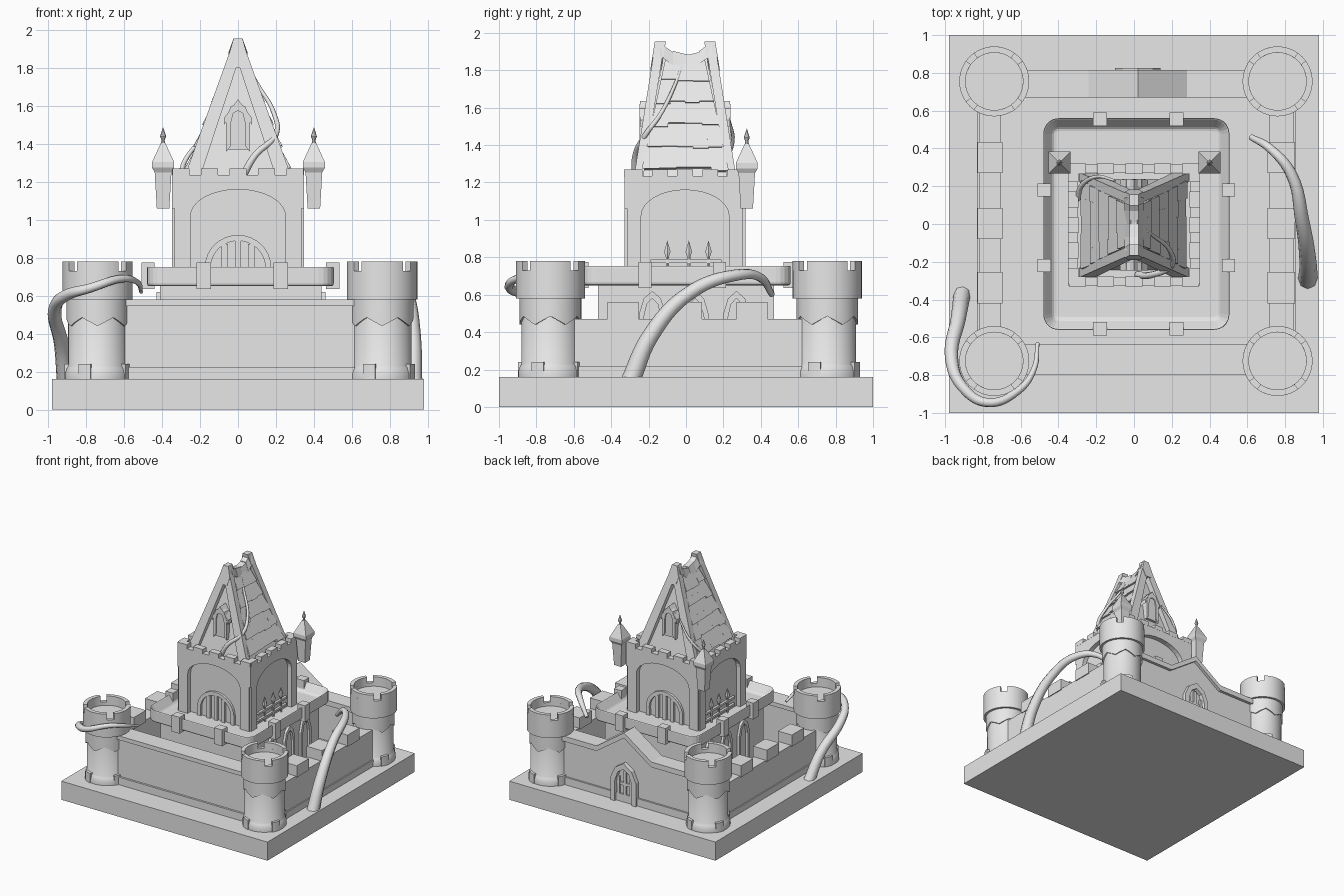
import bpy, bmesh, random
from math import sin, cos, pi, radians
from mathutils import Vector

random.seed(4)
if "Cube" in bpy.data.objects:
    bpy.data.objects.remove(bpy.data.objects["Cube"])

stone = bpy.data.materials.new("grey stone")
stone.use_nodes = True
stone.diffuse_color = (0.8, 0.8, 0.8, 1)
stone.node_tree.nodes["Principled BSDF"].inputs["Base Color"].default_value = (0.8, 0.8, 0.8, 1)


def finish(name, bm, smooth=False):
    bmesh.ops.recalc_face_normals(bm, faces=bm.faces)
    me = bpy.data.meshes.new(name)
    bm.to_mesh(me)
    bm.free()
    me.materials.append(stone)
    ob = bpy.data.objects.new(name, me)
    bpy.context.collection.objects.link(ob)
    if smooth:
        bpy.ops.object.select_all(action='DESELECT')
        ob.select_set(True)
        bpy.context.view_layer.objects.active = ob
        bpy.ops.object.shade_smooth_by_angle(angle=radians(35))
    return ob


def hull(name, pts):
    bm = bmesh.new()
    for p in pts:
        bm.verts.new(p)
    bmesh.ops.convex_hull(bm, input=bm.verts)
    bmesh.ops.dissolve_limit(bm, angle_limit=0.01, verts=bm.verts, edges=bm.edges)
    return finish(name, bm)


def box(name, x0, x1, y0, y1, z0, z1):
    return hull(name, [(x, y, z) for x in (x0, x1) for y in (y0, y1) for z in (z0, z1)])


def prism(name, pts, a, b, axis='y'):
    """Extrude a 2D outline between a and b along an axis."""
    place = {'x': lambda u, v: (a, u, v), 'y': lambda u, v: (u, a, v), 'z': lambda u, v: (u, v, a)}[axis]
    step = {'x': (b - a, 0, 0), 'y': (0, b - a, 0), 'z': (0, 0, b - a)}[axis]
    bm = bmesh.new()
    face = bm.faces.new([bm.verts.new(place(u, v)) for u, v in pts])
    new = bmesh.ops.extrude_face_region(bm, geom=[face])["geom"]
    bmesh.ops.translate(bm, vec=step, verts=[v for v in new if isinstance(v, bmesh.types.BMVert)])
    return finish(name, bm)


def ring(name, c, r0, r1, low, high, a0=0, a1=360, n=48):
    """Curved wall; low may be a function of the angle."""
    bm = bmesh.new()
    rows = []
    for i in range(n + 1):
        d = a0 + (a1 - a0) * i / n
        t, z = radians(d), low(d) if callable(low) else low
        rows.append([bm.verts.new((c[0] + r * cos(t), c[1] + r * sin(t), h))
                     for r, h in ((r0, z), (r1, z), (r1, high), (r0, high))])
    for p, q in zip(rows, rows[1:]):
        for k in range(4):
            bm.faces.new((p[k], p[k - 1], q[k - 1], q[k]))
    if a1 - a0 < 360:
        bm.faces.new(rows[0])
        bm.faces.new(rows[-1])
    else:
        bmesh.ops.remove_doubles(bm, verts=bm.verts, dist=0.0001)
    return finish(name, bm, True)


def lathe(name, c, profile, n=48, turn=0.0, smooth=True):
    bm = bmesh.new()
    for (r0, z0), (r1, z1) in zip(profile, profile[1:]):
        for i in range(n):
            s, t = [turn + 2 * pi * (i + k) / n for k in (0, 1)]
            quad = [(r0, s, z0), (r0, t, z0), (r1, t, z1), (r1, s, z1)]
            bm.faces.new([bm.verts.new((c[0] + r * cos(a), c[1] + r * sin(a), z)) for r, a, z in quad])
    bmesh.ops.remove_doubles(bm, verts=bm.verts, dist=0.0001)
    bmesh.ops.dissolve_degenerate(bm, dist=0.0001, edges=bm.edges)
    return finish(name, bm, smooth)


def vine(name, pts, thick, thin):
    cu = bpy.data.curves.new(name, 'CURVE')
    cu.dimensions, cu.bevel_depth, cu.bevel_resolution = '3D', 1.0, 2
    cu.use_fill_caps, cu.resolution_u = True, 6
    sp = cu.splines.new('BEZIER')
    sp.bezier_points.add(len(pts) - 1)
    for i, (bp, p) in enumerate(zip(sp.bezier_points, pts)):
        bp.co = p
        bp.handle_left_type = bp.handle_right_type = 'AUTO'
        bp.radius = thick + (thin - thick) * i / (len(pts) - 1)
    cu.materials.append(stone)
    bpy.context.collection.objects.link(bpy.data.objects.new(name, cu))


# Ground slab
box("base_slab", -.98, .98, -1, 1, 0, .16)

# Corner towers
def hem(d):
    return .44 + .045 * abs((d / 30) % 2 - 1)

for c in [(x, y) for x in (-.74, .76) for y in (-.725, .755)]:
    lathe("tower_body", c, [(0, .16), (.172, .16), (.172, .19), (.162, .22), (.155, .23),
                            (.155, .7), (0, .7)])
    ring("tower_zigzag_band", c, .15, .165, hem, .58, n=72)
    ring("tower_crown", c, .152, .185, .58, .73)
    for k in range(4):
        ring("tower_merlon", c, .152, .185, .73, .78, k * 90 - 36, k * 90 + 36, 12)
        ring("tower_foot_stone", c, .15, .178, .16, .24, k * 90 + 55, k * 90 + 78, 4)

# Front wall with plinth and coping
box("front_wall", -.62, .64, -.78, -.65, .16, .55)
box("front_plinth", -.62, .64, -.797, -.64, .16, .225)
box("front_coping", -.62, .64, -.797, -.635, .545, .58)

# Side walls with merlons
for x0, x1, out in ((.715, .845, .855), (-.82, -.705, -.83)):
    box("side_wall", x0, x1, -.6, .62, .16, .47)
    box("side_plinth", min(x0, out), max(x1, out), -.6, .62, .16, .215)
    for y0 in (-.42, -.08, .27):
        box("side_merlon", x0 - .008, x1 + .008, y0, y0 + .165, .46, .56)

# Back wall with a raised gable over the gate
crest = [(.64, .58), (.28, .58), (.02, .76), (-.24, .58), (-.62, .58)]
prism("back_wall", [(-.62, .16), (.64, .16)] + [(x, z - .01) for x, z in crest], .685, .79)
prism("back_coping", crest + [(x, z - .045) for x, z in crest[::-1]], .67, .815)
box("back_plinth", -.62, .64, .67, .805, .16, .225)

def pointed(w, z0, spring, top):
    return [(-w, z0), (-w, spring), (-w * .65, (spring + top) / 2 + .02), (0, top),
            (w * .65, (spring + top) / 2 + .02), (w, spring), (w, z0)]

def shift(pts, dx):
    return [(x + dx, z) for x, z in pts]

prism("gate_frame", shift(pointed(.12, .16, .36, .5) + pointed(.08, .16, .34, .45)[::-1], .02), .78, .825)
for dx in (-.04, .02, .08):
    box("gate_bar", dx - .012, dx + .012, .78, .805, .16, .43 - abs(dx - .02))
box("gate_crossbar", -.06, .1, .78, .802, .3, .325)

# Terrace under the keep with a sunken top and a rounded rim
box("terrace", -.41, .44, -.47, .47, .16, .66)
outline = []
for k, (cx, cy) in enumerate(((.425, .48), (-.4, .48), (-.4, -.48), (.425, -.48))):
    for j in range(6):
        t = k * pi / 2 + j * pi / 10
        outline.append((cx + .08 * cos(t), cy + .08 * sin(t)))
rim = prism("terrace_rim", outline, .65, .76, 'z')
bm = bmesh.new()
bm.from_mesh(rim.data)
top = [f for f in bm.faces if f.normal.z > .9]
bmesh.ops.inset_region(bm, faces=top, thickness=.055)
bmesh.ops.translate(bm, vec=(0, 0, -.08), verts=top[0].verts)
bm.to_mesh(rim.data)
bm.free()
bev = rim.modifiers.new("soft_edges", 'BEVEL')
bev.width, bev.segments, bev.angle_limit = .014, 2, radians(50)
for x in (-.18, .225):
    for y in (-.555, .555):
        box("rim_clasp", x - .038, x + .038, y - .035, y + .035, .635, .775)
for y in (-.22, .18):
    for x in (-.475, .5):
        box("rim_clasp", x - .035, x + .035, y - .035, y + .035, .635, .775)
for x in (-.41, .44):
    for y in (-.18, .05, .27):
        ring_pts = [(y + u, z) for u, z in pointed(.07, .2, .5, .62) + pointed(.045, .2, .48, .58)[::-1]]
        prism("terrace_window_frame", ring_pts, x - .02, x + .02, 'x')

# Keep: core plus four walls with arched recesses
def arch_wall(w, r):
    arc = [(r * cos(pi * i / 16), 1.02 + .14 * sin(pi * i / 16)) for i in range(17)]
    return [(-w + .012, .67), (-w + .012, 1.06), (-w, 1.06), (-w, 1.235), (w, 1.235), (w, 1.06),
            (w - .012, 1.06), (w - .012, .67), (r, .67)] + arc + [(-r, .67)]

box("keep_core", -.31, .31, -.285, .275, .66, 1.2)
for y0, y1 in ((-.328, -.28), (.27, .318)):
    prism("keep_wall", arch_wall(.348, .25), y0, y1)
for x0, x1 in ((-.348, -.3), (.3, .348)):
    prism("keep_wall", shift(arch_wall(.3225, .235), -.005), x0, x1, 'x')

# Parapet merlons
for i in range(5):
    u = -1 + i / 2
    for s in (-1, 1):
        x, y = u * .3, s * .298 - .005
        box("parapet_merlon", x - .045, x + .045, y - .028, y + .026, 1.23, 1.27)
        x, y = s * .322, u * .27 - .005
        box("parapet_merlon", x - .027, x + .027, y - .042, y + .042, 1.23, 1.27)
box("keep_roof_deck", -.32, .32, -.3, .29, 1.17, 1.21)

# Fan windows front and back, spiked grilles on the sides
for y0, y1 in ((-.305, -.28), (.27, .295)):
    arc = [(.175 * cos(pi * i / 16), .75 + .17 * sin(pi * i / 16)) for i in range(17)]
    inner = [(x * .82, .75 + (z - .75) * .82) for x, z in arc]
    prism("fan_window_frame", [(.175, .67)] + arc + [(-.175, .67), (-.14, .67)] + inner[::-1] + [(.14, .67)], y0, y1)
    for x in (-.07, 0, .07):
        box("fan_window_bar", x - .016, x + .016, y0, y1, .67, .9 - abs(x) * .4)
for s in (-1, 1):
    for y in (-.1, .015, .12):
        lathe("grille_spike", (s * .325, y), [(0, .67), (.009, .67), (.009, .8), (.02, .83), (0, .89)], 6)
    for z in (.71, .77):
        box("grille_rail", s * .325 - .01, s * .325 + .01, -.19, .19, z, z + .018)

# Hanging turrets at the rear corners
for c in ((-.395, .325), (.4, .325)):
    q = 2 ** .5
    lathe("turret", c, [(0, 1.06), (.033 * q, 1.06), (.044 * q, 1.25), (.058 * q, 1.275), (.058 * q, 1.305),
                        (.012 * q, 1.405), (0, 1.405)], 4, pi / 4, False)
    lathe("turret_finial", c, [(0, 1.39), (.012, 1.4), (.008, 1.42), (.016, 1.44), (.008, 1.465), (0, 1.49)], 8)

# Steep roof body, leaning barge boards and gable windows
hull("roof_body", [(x, y, 1.18) for x in (-.26, .26) for y in (-.25, .24)] + [(0, -.12, 1.88), (0, .11, 1.88)])
for s in (-1, 1):
    def gy(z, inset=0):
        return s * (.275 - .115 * (z - 1.22) / .72 - inset) - .005
    for m in (-1, 1):
        hull("barge_board", [(m * x, gy(z, d), z) for d in (0, .05)
                             for x, z in ((.205, 1.21), (.288, 1.21), (.0, 1.83), (.035, 1.91), (0, 1.91))])
        hull("window_hood", [(m * x, gy(1.56, d), z) for d in (-.02, .08)
                             for x, z in ((0, 1.6), (0, 1.635), (.075, 1.5), (.075, 1.535))])
    hull("gable_finial", [(x, gy(z, d), z) for d in (-.004, .055)
                          for x, z in ((-.028, 1.8), (.028, 1.8), (-.048, 1.87), (.048, 1.87), (-.024, 1.955), (.024, 1.955))])
    prism("gable_window", pointed(.058, 1.37, 1.53, 1.61), gy(1.5, -.002), gy(1.5, .1))
    prism("gable_window_frame", pointed(.062, 1.36, 1.53, 1.62) + pointed(.038, 1.39, 1.51, 1.575)[::-1],
          gy(1.5, -.012), gy(1.5, .03))

# Overlapping uneven shingle rows
def slope(z):
    return .262 * (1.9 - z) / .66

for m in (-1, 1):
    for row in range(5):
        z0, n = 1.265 + row * .118, 5 - row // 2
        for i in range(n):
            za, zb = z0 + random.uniform(-.012, .012), z0 + .14
            pts = []
            for z, lift in ((za, .028), (zb, .008)):
                half = .235 - .14 * (z - 1.25) / .65
                for k in (i, i + 1):
                    y = half * (2 * k / n - 1) - .005
                    pts += [(m * (slope(z) + lift), y, z + .008), (m * (slope(z) - .02), y, z)]
            hull("shingle", pts)

# Sagging ridge tiles
def sag(y):
    return 1.87 + 3.4 * y * y

for i in range(4):
    y0, y1 = -.14 + i * .07, -.07 + i * .07
    lift = .006 * (i % 2)
    hull("ridge_tile", [(x, y, sag(y) + lift + h) for y in (y0, y1)
                        for x, h in ((-.05, -.06), (.05, -.06), (-.025, .01), (.025, .01))])

# Climbing vines
vine("right_vine", [(.92, -.3, .13), (.92, -.19, .38), (.89, .02, .61), (.83, .27, .705),
                    (.72, .4, .69), (.62, .46, .6)], .052, .016)
vine("left_vine", [(-.91, -.37, .14), (-.93, -.5, .34), (-.965, -.72, .53), (-.91, -.86, .6), (-.78, -.945, .64),
                   (-.61, -.88, .69), (-.53, -.77, .67), (-.51, -.63, .62)], .045, .01)
vine("roof_vine_front", [(.02, -.27, 1.22), (.09, -.27, 1.34), (.2, -.22, 1.45), (.19, -.14, 1.56),
                         (.1, -.06, 1.72), (.04, -.02, 1.83)], .02, .007)
vine("roof_vine_back", [(-.3, .13, 1.24), (-.28, .2, 1.31), (-.2, .25, 1.42), (-.1, .23, 1.54)], .016, .007)
